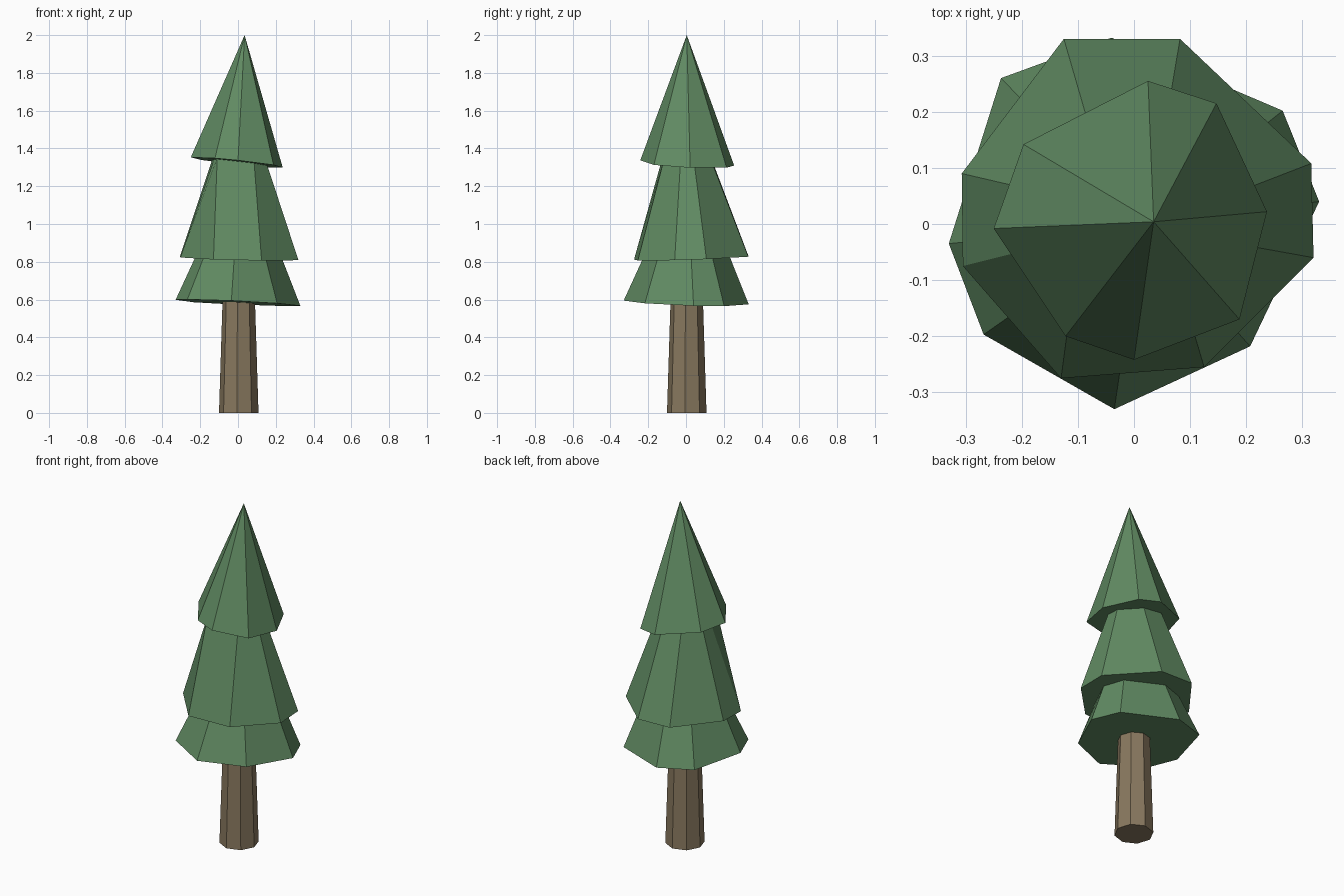
import bpy, bmesh, math

if "Cube" in bpy.data.objects:
    bpy.data.objects.remove(bpy.data.objects["Cube"])


def material(name, color):
    m = bpy.data.materials.new(name)
    m.diffuse_color = (*color, 1)
    m.use_nodes = True
    m.node_tree.nodes["Principled BSDF"].inputs["Base Color"].default_value = m.diffuse_color
    return m


def loft(name, bottom, top, mat):
    """Closed solid between two rings, or a ring and a single apex."""
    bm = bmesh.new()
    lo = [bm.verts.new(p) for p in bottom]
    hi = [bm.verts.new(p) for p in top]
    n = len(lo)
    bm.faces.new(lo[::-1])
    for i in range(n):
        j = (i + 1) % n
        if len(hi) == 1:
            bm.faces.new((lo[i], lo[j], hi[0]))
        else:
            bm.faces.new((lo[i], lo[j], hi[j], hi[i]))
    if len(hi) > 1:
        bm.faces.new(hi)
    bmesh.ops.recalc_face_normals(bm, faces=bm.faces)
    me = bpy.data.meshes.new(name)
    bm.to_mesh(me)
    bm.free()
    me.materials.append(mat)
    ob = bpy.data.objects.new(name, me)
    bpy.context.collection.objects.link(ob)
    return ob


def tilted(points, z, sx, sy):
    """Lay a plan outline on a slightly tilted plane."""
    return [(x, y, z + sx * x + sy * y) for x, y in points]


green = material("needles", (0.12, 0.26, 0.125))
brown = material("bark", (0.25, 0.19, 0.115))


# Trunk: tapered octagon
def octagon(r, z):
    a = [math.radians(40 + 45 * i) for i in range(8)]
    return [(0.004 + r * math.cos(t), 0.004 + r * math.sin(t), z) for t in a]


loft("trunk", octagon(0.105, 0), octagon(0.086, 0.6), brown)

# Lower tier: short flared skirt
low = [(0.33, 0.04), (0.265, 0.202), (-0.04, 0.332), (-0.237, 0.26),
       (-0.33, -0.035), (-0.268, -0.197), (-0.035, -0.33), (0.207, -0.218)]
low_top = [(x * 0.69 + 0.004, y * 0.69) for x, y in low]
loft("lower_branches", tilted(low, 0.583, -0.045, -0.03),
     tilted(low_top, 0.825, -0.024, 0.033), green)

# Middle tier: taller skirt
mid = [(0.316, 0.108), (0.082, 0.33), (-0.125, 0.33), (-0.307, 0.09),
       (-0.305, -0.075), (-0.13, -0.275), (0.125, -0.255), (0.32, -0.06)]
mid_top = [(0.153, 0.045), (0.05, 0.14), (-0.07, 0.14), (-0.135, 0.05),
           (-0.125, -0.03), (-0.11, -0.125), (0.085, -0.12), (0.153, -0.03)]
loft("middle_branches", tilted(mid, 0.818, -0.024, 0.033),
     tilted(mid_top, 1.332, -0.11, -0.05), green)

# Top tier: cone with an off-centre tip
cap = [(0.237, 0.022), (0.147, 0.215), (0.025, 0.255), (-0.197, 0.142),
       (-0.25, -0.008), (-0.122, -0.2), (0, -0.242), (0.188, -0.17)]
loft("top_branches", tilted(cap, 1.325, -0.11, -0.05), [(0.035, 0.004, 2.0)], green)
